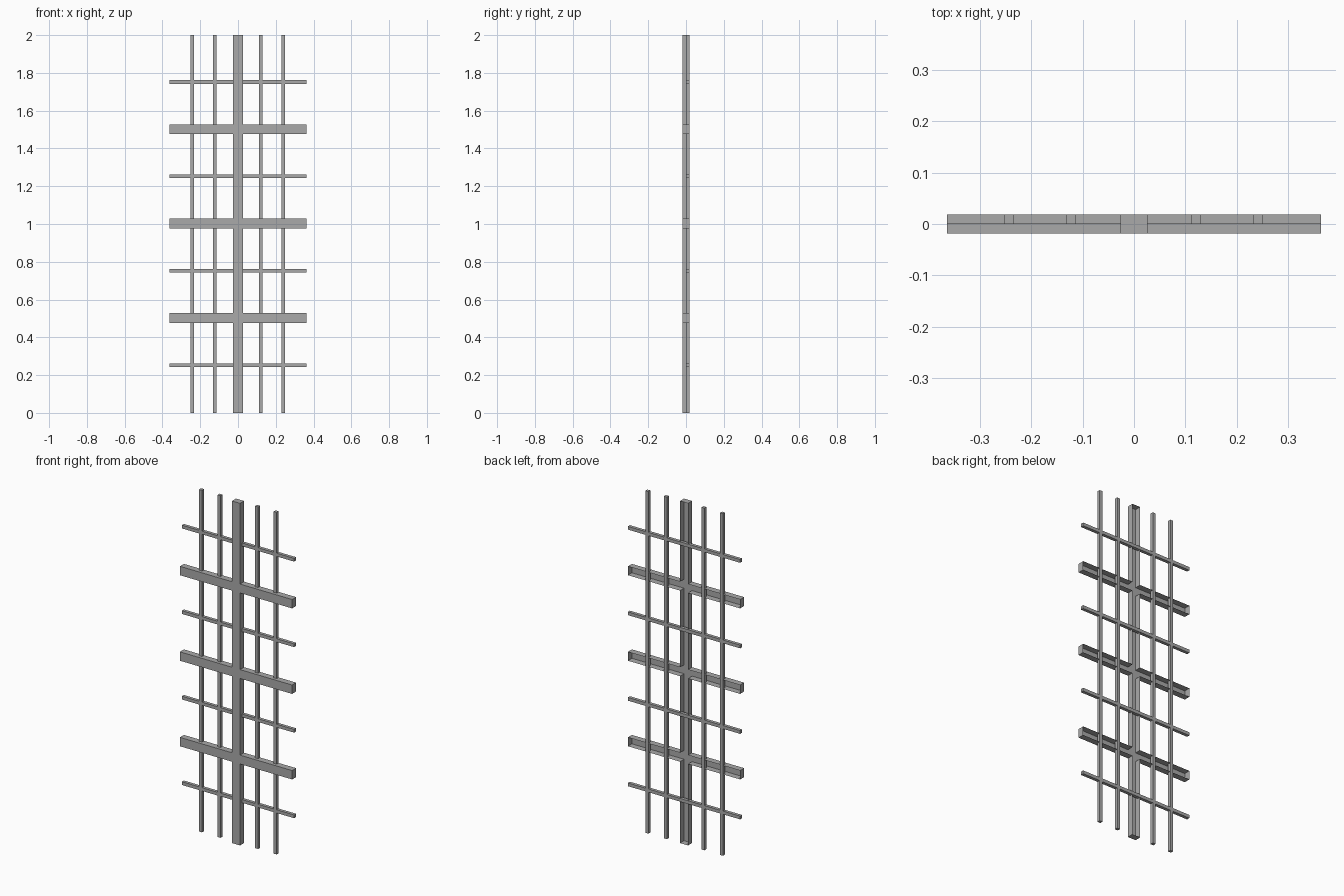
import bpy
import bmesh

cube = bpy.data.objects.get("Cube")
if cube:
    bpy.data.objects.remove(cube, do_unlink=True)

FRONT, MIDDLE, BACK = -0.0185, 0.0, 0.0185
HALF_WIDTH, HEIGHT = 0.363, 2.0
BAR, ROD = 0.026, 0.0095      # half widths of wide bars and thin rods

grey = bpy.data.materials.new("grey_metal")
grey.use_nodes = True
colour = (0.4, 0.4, 0.4, 1)
grey.diffuse_color = colour
grey.node_tree.nodes["Principled BSDF"].inputs["Base Color"].default_value = colour


def add_object(name, bm):
    mesh = bpy.data.meshes.new(name)
    bm.to_mesh(mesh)
    bm.free()
    mesh.materials.append(grey)
    obj = bpy.data.objects.new(name, mesh)
    bpy.context.collection.objects.link(obj)
    return obj


def add_rod(name, x0, x1, z0, z1):
    """Closed square rod behind the middle plane."""
    bm = bmesh.new()
    bmesh.ops.create_cube(bm, size=1)
    for v in bm.verts:
        v.co.x = x1 if v.co.x > 0 else x0
        v.co.y = BACK if v.co.y > 0 else MIDDLE
        v.co.z = z1 if v.co.z > 0 else z0
    return add_object(name, bm)


# Wide frame: one cross-shaped face, folded back into open channels
xs = [-HALF_WIDTH, -BAR, BAR, HALF_WIDTH]
zs = [0]
for centre in (0.502, 1.002, 1.502):
    zs += [centre - BAR, centre + BAR]
zs.append(HEIGHT)

bm = bmesh.new()
grid = [[bm.verts.new((x, FRONT, z)) for z in zs] for x in xs]
for i in range(len(xs) - 1):
    for j in range(len(zs) - 1):
        if i == 1 or j % 2 == 1:
            bm.faces.new((grid[i][j], grid[i + 1][j],
                          grid[i + 1][j + 1], grid[i][j + 1]))
rim = [e for e in bm.edges if e.is_boundary]
walls = bmesh.ops.extrude_edge_only(bm, edges=rim)["geom"]
for v in walls:
    if isinstance(v, bmesh.types.BMVert):
        v.co.y = BACK
add_object("wide_channel_frame", bm)

# Thin upright rods
for n, x in enumerate((-0.2425, -0.1225, 0.1205, 0.2405), 1):
    add_rod(f"thin_upright_{n}", x - ROD, x + ROD, 0, HEIGHT)

# Thin cross rods
for n in range(4):
    z = 0.252 + n * 0.5
    add_rod(f"thin_crossbar_{n + 1}", -HALF_WIDTH, HALF_WIDTH, z - ROD, z + ROD)
